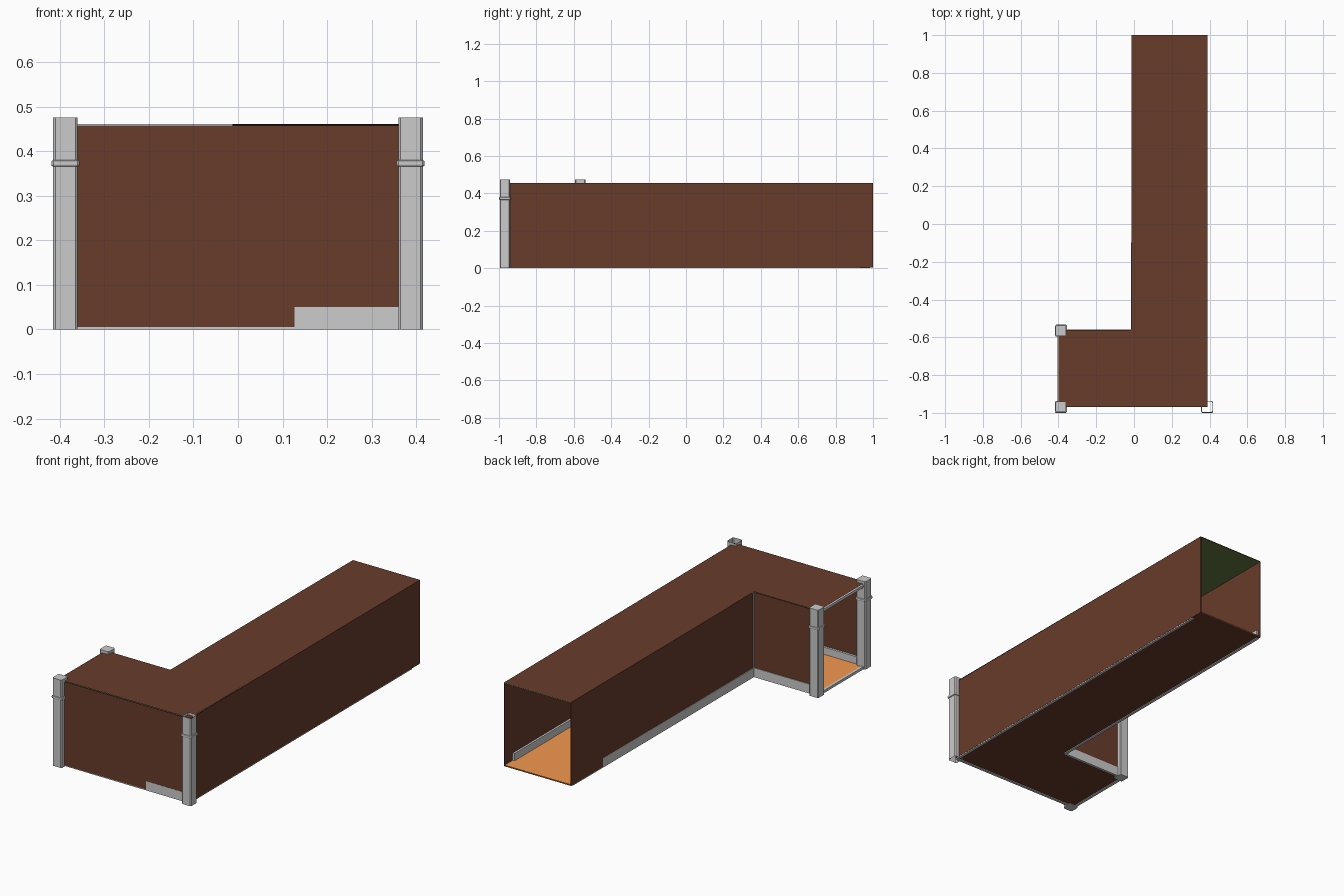
import bpy, bmesh, math
from mathutils import Vector

if "Cube" in bpy.data.objects:
    bpy.data.objects.remove(bpy.data.objects["Cube"])


def material(name, rgb):
    m = bpy.data.materials.new(name)
    m.diffuse_color = (*rgb, 1)
    m.use_nodes = True
    m.node_tree.nodes["Principled BSDF"].inputs["Base Color"].default_value = m.diffuse_color
    return m


BROWN = material("brown_wall", (0.138, 0.045, 0.024))
ORANGE = material("orange_floor", (0.90, 0.32, 0.08))
GREEN = material("green_ceiling", (0.127, 0.19, 0.05))


def finish(name, bm, mat=None):
    me = bpy.data.meshes.new(name)
    bm.to_mesh(me)
    bm.free()
    ob = bpy.data.objects.new(name, me)
    bpy.context.collection.objects.link(ob)
    if mat:
        me.materials.append(mat)
    return ob


def sheet(name, pts, z, mat, slope=0.0, flip=False):
    """Flat outline at height z, with an optional fall along y."""
    bm = bmesh.new()
    f = bm.faces.new([bm.verts.new((x, y, z + slope * y)) for x, y in pts])
    if flip:
        f.normal_flip()
    return finish(name, bm, mat)


def wall(name, path, z0, z1):
    """Thin wall raised along an open path, outside on the right-hand side."""
    bm = bmesh.new()
    low = [bm.verts.new((x, y, z0)) for x, y in path]
    top = [bm.verts.new((x, y, z1)) for x, y in path]
    for i in range(len(path) - 1):
        bm.faces.new((low[i], low[i + 1], top[i + 1], top[i]))
    ob = finish(name, bm, BROWN)
    mod = ob.modifiers.new("thickness", 'SOLIDIFY')
    mod.thickness = 0.004
    mod.offset = -1


def bar(name, a, b, z0, z1, thick=0.014):
    """Straight bar whose right-hand face runs from a to b."""
    a, b = Vector((*a, 0)), Vector((*b, 0))
    d = (b - a).normalized()
    n = Vector((-d.y, d.x, 0)) * thick
    bm = bmesh.new()
    f = bm.faces.new([bm.verts.new(p + Vector((0, 0, z0)))
                      for p in (a, b, b + n, a + n)])
    ext = bmesh.ops.extrude_face_region(bm, geom=[f])
    for v in ext["geom"]:
        if isinstance(v, bmesh.types.BMVert):
            v.co.z = z1
    # the extruded source face is the bottom and must be kept
    if f.is_valid:
        f.normal_update()
    bmesh.ops.recalc_face_normals(bm, faces=bm.faces)
    return finish(name, bm)


def pillar(name, x, y, capped):
    """Chamfered square post with a raised collar."""
    levels = [(0, 0.0275), (0.365, 0.0275), (0.367, 0.031), (0.370, 0.0318),
              (0.375, 0.0318), (0.378, 0.031), (0.380, 0.0275), (0.475, 0.0275)]
    bm = bmesh.new()
    rings = []
    for z, h in levels:
        k = h - 0.005
        outline = [(h, -k), (h, k), (k, h), (-k, h),
                   (-h, k), (-h, -k), (-k, -h), (k, -h)]
        rings.append([bm.verts.new((x + u, y + v, z)) for u, v in outline])
    for r, s in zip(rings, rings[1:]):
        for i in range(8):
            j = (i + 1) % 8
            bm.faces.new((r[i], r[j], s[j], s[i]))
    if capped:
        bm.faces.new(rings[-1])
        bm.faces.new(rings[0][::-1])
    return finish(name, bm)


# L-shaped plan, open at the far end and at the left end
XL, XI, XR = -0.40, -0.012, 0.39
YF, YI, YB = -0.968, -0.562, 1.0
PLAN = [(XL, YF), (XR, YF), (XR, YB), (XI, YB), (XI, YI), (XL, YI)]

# Walls
wall("outer_wall", PLAN[:3], 0.005, 0.457)
wall("inner_wall", PLAN[3:], 0.005, 0.457)

# Floor and ceiling layers
sheet("floor_underside", PLAN, 0.005, BROWN, flip=True)
sheet("floor", PLAN, 0.011, ORANGE)
sheet("roof", PLAN, 0.459, BROWN, slope=-0.002)
sheet("ceiling", PLAN, 0.453, GREEN, flip=True)

# Skirting boards, slightly askew so that they show through the walls in places
bar("front_skirting", (-0.38, YF + 0.003), (0.38, YF - 0.0015), 0, 0.05)
bar("right_skirting", (XR - 0.001, YF), (XR - 0.001, 0.93), 0, 0.05)
bar("inner_skirting", (XI + 0.0008, 0.985), (XI - 0.004, YI), 0, 0.05)
bar("branch_skirting", (XI, YI + 0.004), (-0.38, YI + 0.004), 0, 0.05)

# Trim at the inside corner
bar("inner_corner_trim", (XI - 0.004, YI + 0.006), (XI - 0.004, YI - 0.004), 0, 0.455, 0.01)

# Frame across the left opening
bar("doorway_sill", (XL - 0.004, YI), (XL - 0.004, YF), 0, 0.014)
bar("doorway_header", (XL - 0.004, YI), (XL - 0.004, YF), 0.442, 0.456)

# Corner pillars
pillar("front_left_pillar", -0.387, -0.968, True)
pillar("back_left_pillar", -0.387, -0.565, True)
pillar("front_right_pillar", 0.387, -0.968, False)
